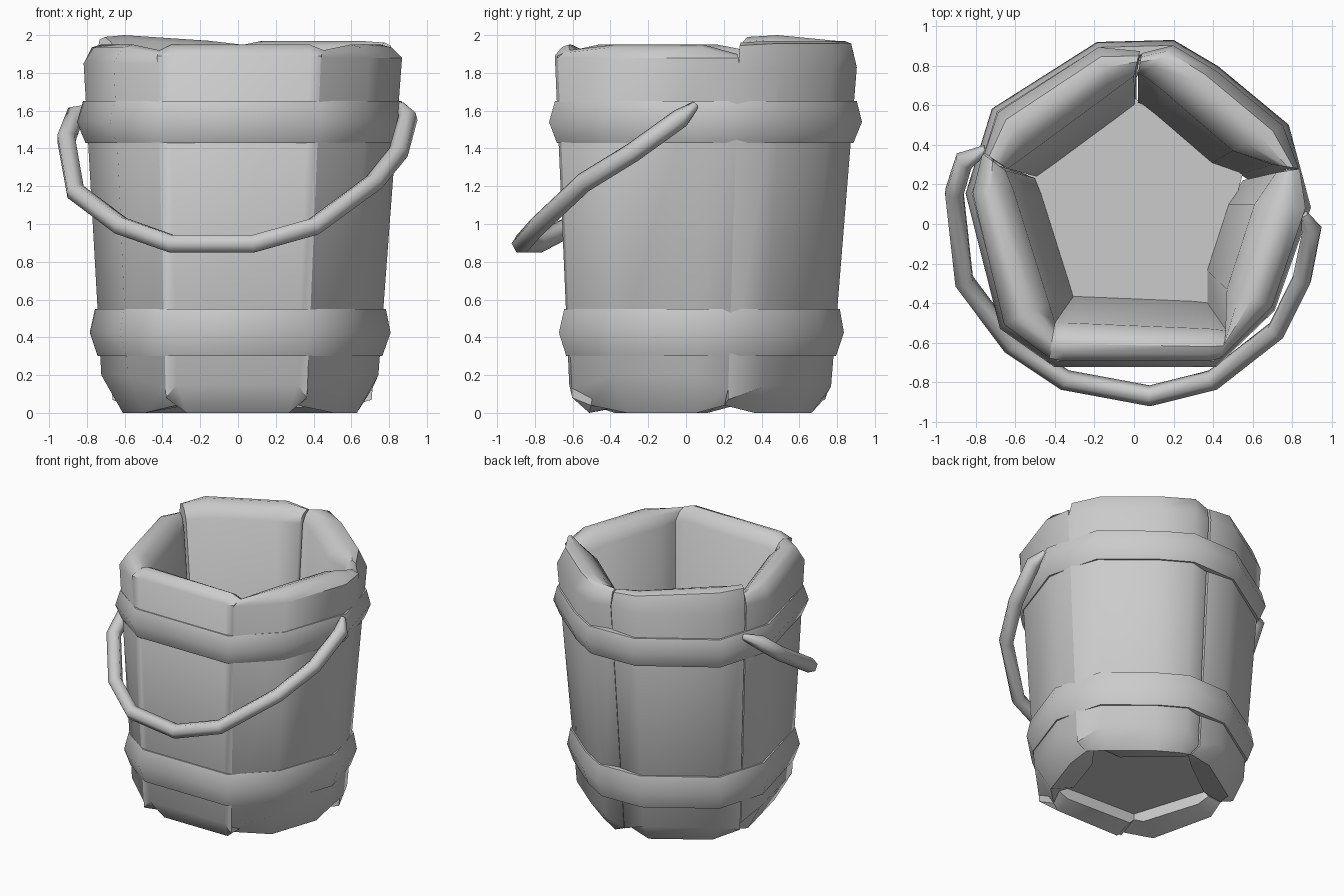
import bpy, bmesh, math
from mathutils import Vector

if "Cube" in bpy.data.objects:
    bpy.data.objects.remove(bpy.data.objects["Cube"], do_unlink=True)

CENTRE = Vector((0.02, 0.10))
LEAN = Vector((-0.09, -0.13))

grey = bpy.data.materials.new("plain_grey")
grey.use_nodes = True
grey.diffuse_color = (0.6, 0.6, 0.6, 1)
grey.node_tree.nodes["Principled BSDF"].inputs["Base Color"].default_value = (0.6, 0.6, 0.6, 1)


def finish(obj, angle):
    """Give the part its material and shading."""
    obj.data.materials.clear()
    obj.data.materials.append(grey)
    bpy.ops.object.select_all(action="DESELECT")
    obj.select_set(True)
    bpy.context.view_layer.objects.active = obj
    bpy.ops.object.shade_smooth_by_angle(angle=math.radians(angle))


def loft(name, sections, closed=False, angle=45):
    """Skin a row of closed sections; cap the ends unless the row closes."""
    bm = bmesh.new()
    rows = [[bm.verts.new(p) for p in sec] for sec in sections]
    pairs = list(zip(rows, rows[1:]))
    if closed:
        pairs.append((rows[-1], rows[0]))
    else:
        bm.faces.new(rows[0])
        bm.faces.new(rows[-1])
    n = len(rows[0])
    for a, b in pairs:
        for i in range(n):
            j = (i + 1) % n
            bm.faces.new((a[i], a[j], b[j], b[i]))
    bmesh.ops.recalc_face_normals(bm, faces=bm.faces)
    mesh = bpy.data.meshes.new(name)
    bm.to_mesh(mesh)
    bm.free()
    obj = bpy.data.objects.new(name, mesh)
    bpy.context.collection.objects.link(obj)
    finish(obj, angle)


def scaled(p, factor, z):
    """Scale a plan point about the bucket axis and lift it to z."""
    q = CENTRE + (p - CENTRE) * factor
    return Vector((q.x, q.y, z))


def on_wall(p, z, factor=1):
    """Taper a rim point down the leaning wall, then swell it by factor."""
    taper = 0.868 + 0.132 * (z - 0.2) / 1.7
    return scaled(LEAN + (p - LEAN) * taper, factor, z)


def stave(name, stations, shoulder, low):
    """Thick plank: each station is outer x, y, inner x, y and top height."""
    sections = []
    for k, (ox, oy, ix, iy, top) in enumerate(stations):
        end = k in (0, len(stations) - 1)
        out, inn = Vector((ox, oy)), Vector((ix, iy))
        zl = low - 0.07 if end else low
        zb = 0.04 if end else 0.0
        sections.append([
            on_wall(out, zb, 0.86),
            on_wall(out, zl),
            on_wall(out, shoulder),
            scaled(out.lerp(inn, 0.22), 1, top - 0.015),
            scaled(out.lerp(inn, 0.45), 1, top),
            scaled(out.lerp(inn, 0.72), 1, top - 0.025),
            scaled(inn, 1, top - 0.09),
            scaled(inn, 0.78, 0.16),
            scaled(inn, 0.76, zb + 0.03),
        ])
    loft(name, sections)


# Five wall staves
stave("front_stave", [
    (-.43, -.68, -.40, -.50, 1.92), (-.36, -.695, -.35, -.50, 1.95),
    (.38, -.695, .38, -.53, 1.95), (.44, -.68, .47, -.54, 1.92)], 1.89, 0.15)
stave("left_front_stave", [
    (.44, -.68, .47, -.54, 1.92), (.70, -.42, .47, -.33, 1.95),
    (.87, .08, .61, .10, 1.95), (.84, .28, .72, .26, 1.90)], 1.88, 0.2)
stave("left_back_stave", [
    (.84, .28, .70, .30, 1.96), (.76, .50, .50, .37, 1.97),
    (.42, .78, .14, .68, 1.97), (.20, .91, .05, .75, 1.97),
    (.04, .87, .02, .76, 1.95)], 1.83, 0.14)
stave("right_back_stave", [
    (.03, .88, 0, .75, 1.95), (-.18, .90, -.12, .66, 1.97),
    (-.69, .57, -.50, .38, 2.0), (-.76, .36, -.64, .28, 1.99)], 1.84, 0.14)
stave("right_front_stave", [
    (-.77, .36, -.65, .27, 1.92), (-.82, .16, -.61, .17, 1.95),
    (-.66, -.51, -.43, -.40, 1.95), (-.43, -.68, -.40, -.50, 1.92)], 1.85, 0.2)

# Floor plate
corners = [Vector(p) for p in
           ((0, .64), (.55, .25), (.37, -.40), (-.34, -.40), (-.55, .24))]
loft("floor", [[scaled(p, 1, z) for p in corners] for z in (0.12, 0.16)])

# Two bulging hoops around the wall
outline = [Vector(p) for p in (
    (-.18, .91), (.20, .92), (.42, .79), (.77, .50), (.88, .09), (.70, -.42),
    (.41, -.70), (-.39, -.70), (-.66, -.51), (-.83, .16), (-.70, .58))]


def hoop(name, bottom, top):
    middle = (bottom + top) / 2
    rings = ((bottom, 1.006), (middle, 1.052), (top, 1.006),
             (top, 0.95), (bottom, 0.95))
    loft(name, [[on_wall(p, z, f) for z, f in rings] for p in outline], closed=True)


hoop("lower_hoop", 0.30, 0.55)
hoop("upper_hoop", 1.43, 1.65)

# Bail handle resting against the front
path = [(-.75, .38, 1.62), (-.86, .32, 1.58), (-.91, .16, 1.45),
        (-.86, -.29, 1.17), (-.62, -.61, .99), (-.35, -.79, .895),
        (.08, -.87, .895), (.40, -.79, .985), (.72, -.54, 1.22),
        (.85, -.28, 1.38), (.90, -.03, 1.56), (.86, .05, 1.63)]
curve = bpy.data.curves.new("handle", "CURVE")
curve.dimensions = "3D"
curve.bevel_depth = 0.053
curve.bevel_resolution = 1
curve.use_fill_caps = True
spline = curve.splines.new("POLY")
spline.points.add(len(path) - 1)
for point, co in zip(spline.points, path):
    point.co = (*co, 1)
spline.points[0].radius = spline.points[-1].radius = 0.4
handle = bpy.data.objects.new("handle", curve)
bpy.context.collection.objects.link(handle)
bpy.ops.object.select_all(action="DESELECT")
handle.select_set(True)
bpy.context.view_layer.objects.active = handle
bpy.ops.object.convert(target="MESH")
finish(bpy.context.view_layer.objects.active, 62)
